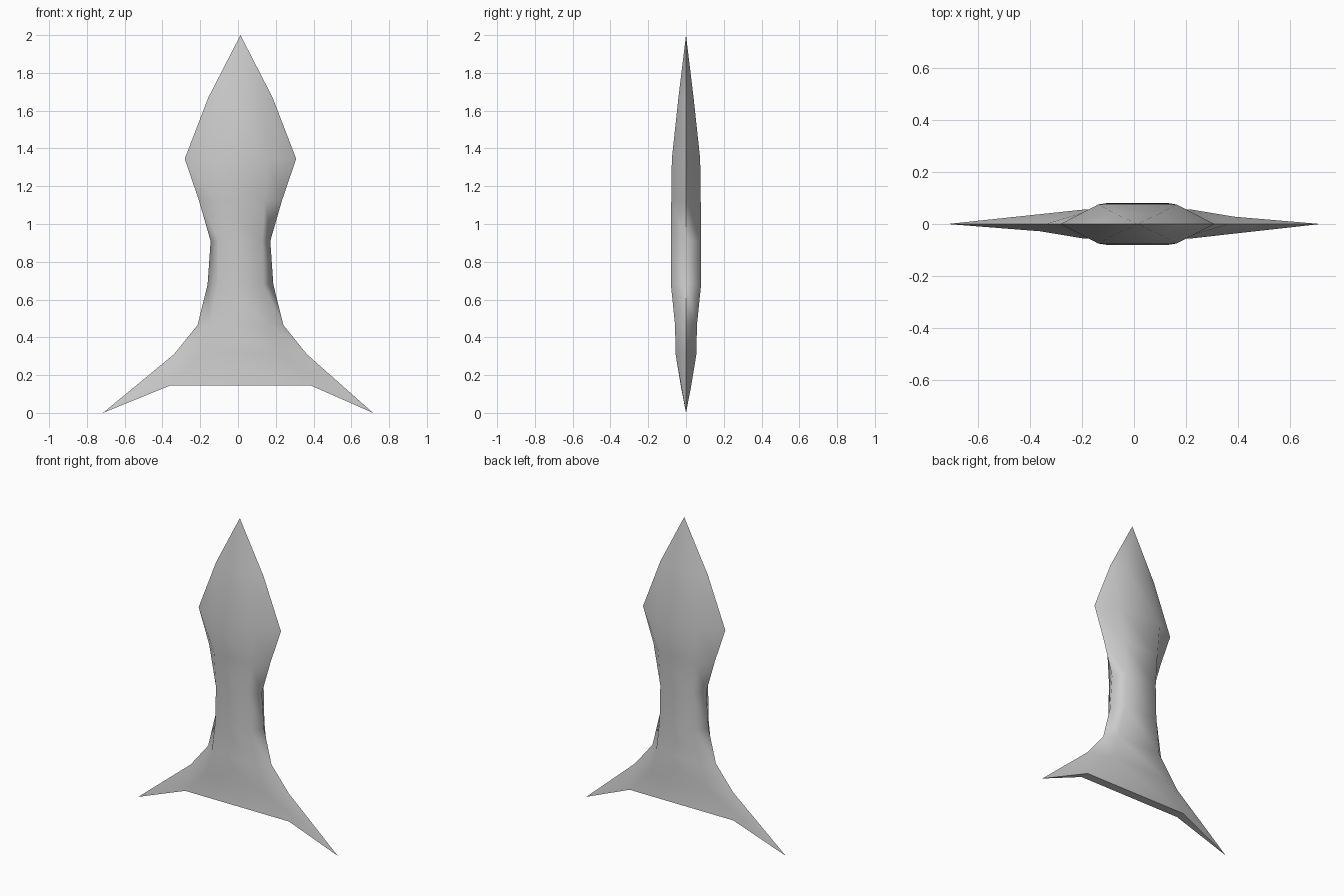
import bpy
import bmesh
import math

old = bpy.data.objects.get("Cube")
if old:
    bpy.data.objects.remove(old, do_unlink=True)

# Plain grey material
grey = bpy.data.materials.new("light_grey")
grey.use_nodes = True
colour = (0.6, 0.6, 0.6, 1)
grey.diffuse_color = colour
grey.node_tree.nodes["Principled BSDF"].inputs["Base Color"].default_value = colour

CENTRE = 0.013
# Cross-sections from top to bottom:
# height, half width at the rim, half width of the flat, half thickness
SECTIONS = [
    (1.67, 0.17, 0.085, 0.04),
    (1.345, 0.295, 0.15, 0.075),
    (1.125, 0.22, 0.13, 0.078),
    (0.91, 0.158, 0.115, 0.08),
    (0.68, 0.174, 0.12, 0.08),
    (0.465, 0.227, 0.16, 0.058),
    (0.31, 0.352, 0.21, 0.055),
]

bm = bmesh.new()


def hex_ring(z, rim, flat, depth, rim_z=None, rim_centre=CENTRE):
    """Six-sided section with pointed left and right rims."""
    rz = z if rim_z is None else rim_z
    c = CENTRE
    points = [(rim_centre - rim, 0, rz), (c - flat, -depth, z), (c + flat, -depth, z),
              (rim_centre + rim, 0, rz), (c + flat, depth, z), (c - flat, depth, z)]
    return [bm.verts.new(p) for p in points]


# Body rings, then the base ring whose rims sweep out to the fin tips
rings = [hex_ring(*section) for section in SECTIONS]
rings.append(hex_ring(0.145, 0.715, 0.372, 0.028, rim_z=0, rim_centre=0))

# Pointed nose
nose = bm.verts.new((CENTRE, 0, 2))
for i in range(6):
    bm.faces.new((nose, rings[0][i], rings[0][(i + 1) % 6]))

# Skin between neighbouring rings
for upper, lower in zip(rings, rings[1:]):
    for i in range(6):
        j = (i + 1) % 6
        bm.faces.new((upper[i], lower[i], lower[j], upper[j]))

# Flat base and the undersides of both fins
left, fl, fr, right, br, bl = rings[-1]
for face in ((fl, bl, br, fr), (left, bl, fl), (right, fr, br)):
    bm.faces.new(face)
bmesh.ops.recalc_face_normals(bm, faces=bm.faces)

mesh = bpy.data.meshes.new("finned_blade")
bm.to_mesh(mesh)
bm.free()
mesh.materials.append(grey)
blade = bpy.data.objects.new("finned_blade", mesh)
bpy.context.collection.objects.link(blade)

# Smooth skin with crisp rims and base
bpy.ops.object.select_all(action="DESELECT")
blade.select_set(True)
bpy.context.view_layer.objects.active = blade
bpy.ops.object.shade_smooth_by_angle(angle=math.radians(75))
